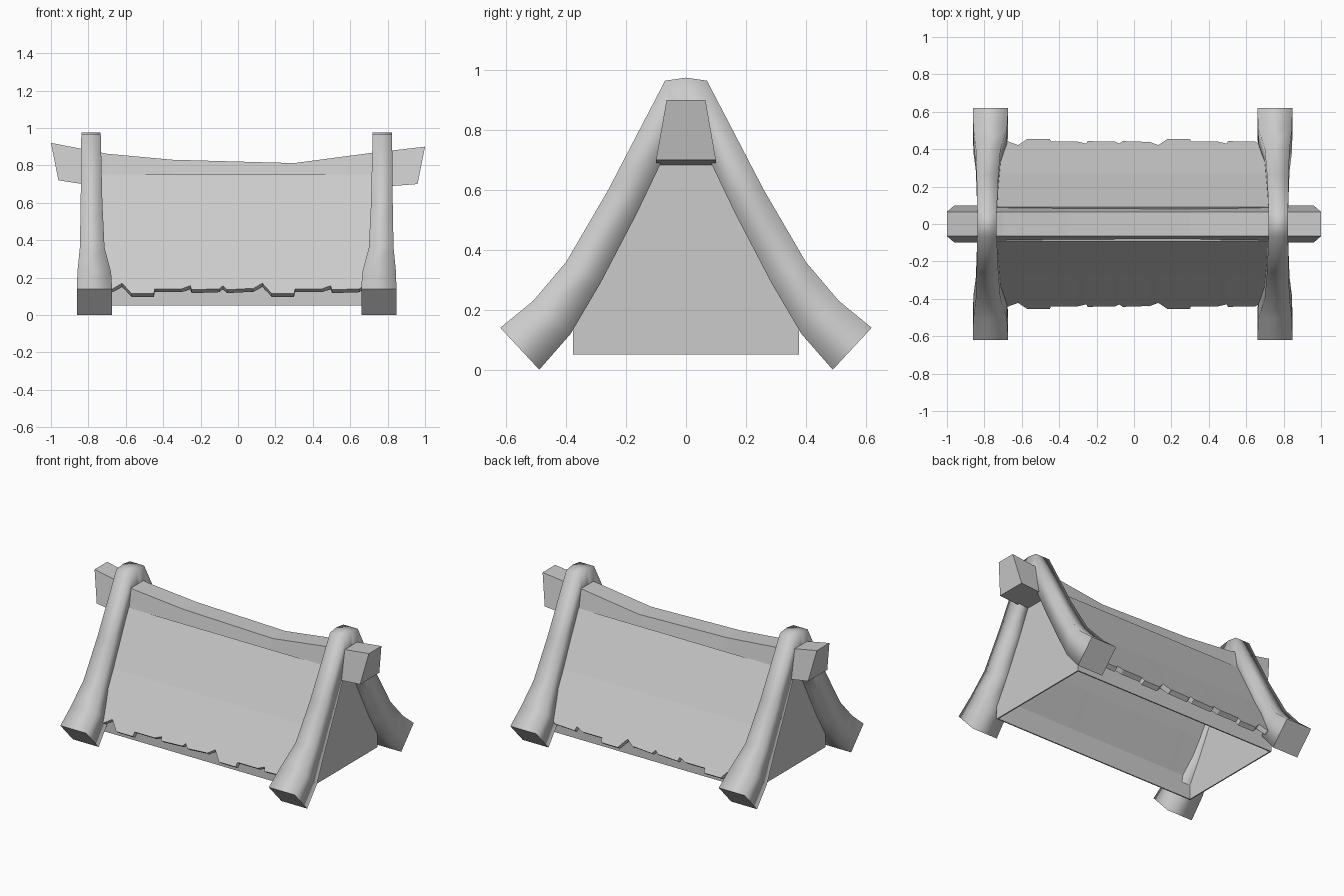
import bpy, bmesh
from math import radians

if "Cube" in bpy.data.objects:
    bpy.data.objects.remove(bpy.data.objects["Cube"])

grey = bpy.data.materials.new("plain grey")
grey.use_nodes = True
COLOUR = (0.6, 0.6, 0.6, 1)
grey.diffuse_color = COLOUR
grey.node_tree.nodes["Principled BSDF"].inputs["Base Color"].default_value = COLOUR


def loft(name, sections, closed=True, capped=True, smooth=None):
    """Skin a row of matching cross-sections."""
    bm = bmesh.new()
    rows = [[bm.verts.new(p) for p in s] for s in sections]
    n = len(rows[0])
    for a, b in zip(rows, rows[1:]):
        for i in range(n if closed else n - 1):
            j = (i + 1) % n
            bm.faces.new((a[i], a[j], b[j], b[i]))
    if capped:
        bm.faces.new(rows[0])
        bm.faces.new(rows[-1])
    bmesh.ops.recalc_face_normals(bm, faces=bm.faces)
    mesh = bpy.data.meshes.new(name)
    bm.to_mesh(mesh)
    bm.free()
    mesh.materials.append(grey)
    obj = bpy.data.objects.new(name, mesh)
    bpy.context.collection.objects.link(obj)
    if smooth:
        # Round the shading along the length, keep the end caps crisp
        for poly in mesh.polygons:
            poly.use_smooth = True
        caps = {k for p in list(mesh.polygons)[-2:] for k in p.edge_keys}
        for e in mesh.edges:
            e.use_edge_sharp = e.key in caps
    return obj


# Bent end frames: outer y, outer z, inner y, inner z, half width
frame = [(0.07, 0.965, 0.05, 0.76, 0.052), (0.26, 0.6, 0.165, 0.52, 0.058),
         (0.40, 0.36, 0.285, 0.29, 0.066), (0.51, 0.23, 0.385, 0.12, 0.09),
         (0.62, 0.14, 0.49, 0.0, 0.094)]
path = [(-a, b, -c, d, w) for a, b, c, d, w in reversed(frame)]
path += [(0, 0.975, 0, 0.78, 0.052)] + frame
for name, x, side in (("right_frame", -0.767, -1), ("left_frame", 0.753, 1)):
    sections = []
    for oy, oz, iy, iz, w in path:
        c = x + side * (0.094 - w) * 0.45     # the inner side tapers most
        sections.append([(c - w, oy, oz), (c + w, oy, oz), (c + w, iy, iz), (c - w, iy, iz)])
    loft(name, sections, smooth=True)

# Sagging ridge beam: top x, top z, bottom x, bottom z
beam = [(-1, 0.92, -0.96, 0.72), (-0.7, 0.862, -0.7, 0.68), (-0.35, 0.83, -0.35, 0.66),
        (0.3, 0.812, 0.3, 0.65), (0.7, 0.865, 0.7, 0.68), (1, 0.90, 0.96, 0.70)]
loft("ridge_beam", [[(tx, -0.065, tz), (tx, 0.065, tz), (bx, 0.1, bz), (bx, -0.1, bz)]
                    for tx, tz, bx, bz in beam])

# Ragged eave, repeated along the roof: distance, height
ragged = [(0, 0.14), (0.05, 0.17), (0.10, 0.115), (0.22, 0.115), (0.225, 0.14),
          (0.37, 0.14), (0.415, 0.157), (0.422, 0.135), (0.57, 0.14), (0.59, 0.157),
          (0.61, 0.135), (0.74, 0.142)]
eave = [(-0.75, 0.14)] + [(s + d, z) for s in (-0.67, 0.08) for d, z in ragged
                          if s + d < 0.75] + [(0.75, 0.14)]
T = 0.026
for name, side in (("front_roof", -1), ("back_roof", 1)):
    sections = []
    for x, z in eave:
        y = 0.44 + (0.14 - z) * 0.6
        outline = [(0.092, 0.75), (0.10, 0.735), (0.27, 0.42), (y, z),
                   (y - T, z - T * 0.7), (0.27 - T, 0.42 - T * 0.7), (0.07, 0.735)]
        sections.append([(x, side * a, b) for a, b in outline])
    loft(name, sections)

# Low side walls, open underneath
for name, side in (("front_wall", -1), ("back_wall", 1)):
    loft(name, [[(x, side * 0.378, 0.05), (x, side * 0.378, 0.2),
                 (x, side * 0.37, 0.2), (x, side * 0.37, 0.05)] for x in (-0.75, 0.75)])

# Gable panels
gable = [(0.378, 0.05), (0.378, 0.2), (0.255, 0.42), (0.085, 0.735)]
outline = gable + [(-y, z) for y, z in reversed(gable)]
for name, x in (("right_gable", -0.75), ("left_gable", 0.75)):
    loft(name, [[(x + d, y, z) for y, z in outline] for d in (-0.004, 0.004)])
